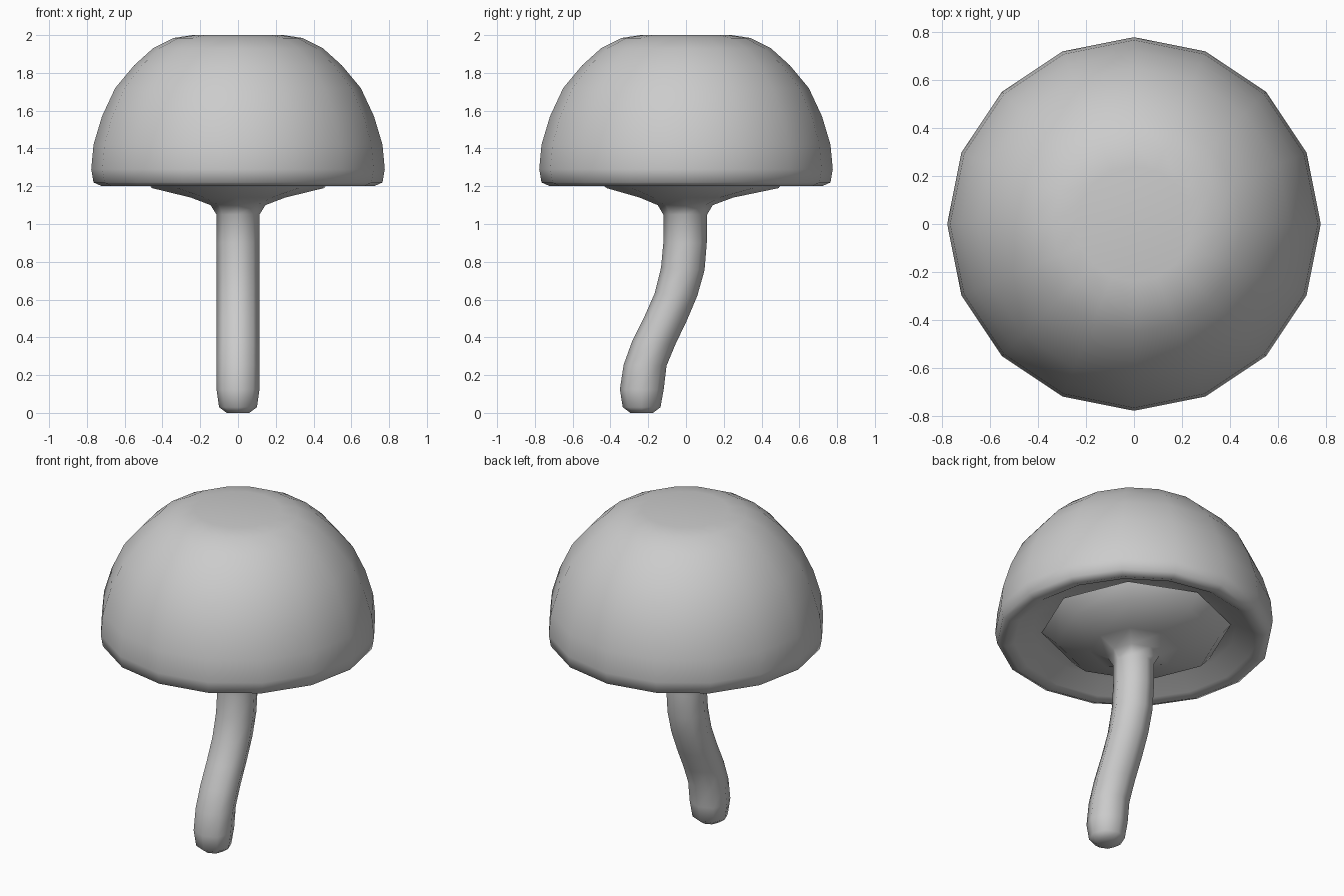
import bpy, bmesh
from math import cos, sin, pi
from mathutils import Vector

if "Cube" in bpy.data.objects:
    bpy.data.objects.remove(bpy.data.objects["Cube"])


def loft(name, rings, sides, cap_start=True, cap_end=True):
    """Skin a list of (centre, x half-axis, y half-axis) rings."""
    bm = bmesh.new()
    loops = []
    for c, u, v in rings:
        loops.append([bm.verts.new(c + u * cos(2 * pi * i / sides) + v * sin(2 * pi * i / sides))
                      for i in range(sides)])
    for a, b in zip(loops, loops[1:]):
        for i in range(sides):
            j = (i + 1) % sides
            bm.faces.new((a[i], a[j], b[j], b[i]))
    if cap_start:
        bm.faces.new(loops[0][::-1])
    if cap_end:
        bm.faces.new(loops[-1])
    bmesh.ops.recalc_face_normals(bm, faces=bm.faces[:])
    for f in bm.faces:
        f.smooth = True
    me = bpy.data.meshes.new(name)
    bm.to_mesh(me)
    bm.free()
    ob = bpy.data.objects.new(name, me)
    bpy.context.collection.objects.link(ob)
    return ob


# Cap: dome, rounded rim and hollow underside (radius, height)
cap_profile = [(0.24, 2.0), (0.34, 1.985), (0.45, 1.93), (0.55, 1.84), (0.65, 1.72),
               (0.72, 1.57), (0.765, 1.42), (0.777, 1.29), (0.765, 1.22), (0.72, 1.20),
               (0.67, 1.215), (0.57, 1.28), (0.42, 1.30)]
loft("mushroom_cap",
     [(Vector((0, 0, z)), Vector((r, 0, 0)), Vector((0, r, 0))) for r, z in cap_profile], 16)

# Stem: bent tube flaring into the gills (x radius, back y/z, front y/z)
stem_rings = [
    (0.06, (-0.175, 0.00), (-0.295, 0.00)),
    (0.10, (-0.135, 0.03), (-0.335, 0.03)),
    (0.114, (-0.118, 0.125), (-0.35, 0.125)),
    (0.114, (-0.103, 0.25), (-0.33, 0.255)),
    (0.114, (-0.055, 0.365), (-0.285, 0.38)),
    (0.114, (0.005, 0.49), (-0.22, 0.51)),
    (0.114, (0.06, 0.62), (-0.165, 0.635)),
    (0.114, (0.098, 0.755), (-0.132, 0.77)),
    (0.114, (0.11, 0.90), (-0.12, 0.90)),
    (0.114, (0.112, 1.05), (-0.12, 1.05)),
    (0.145, (0.142, 1.10), (-0.15, 1.10)),
    (0.25, (0.25, 1.14), (-0.245, 1.14)),
    (0.455, (0.49, 1.19), (-0.42, 1.19)),
    (0.53, (0.55, 1.27), (-0.51, 1.27)),
]
rings = []
for rx, back, front in stem_rings:
    b, f = Vector((0, *back)), Vector((0, *front))
    rings.append(((b + f) / 2, Vector((rx, 0, 0)), (b - f) / 2))
loft("mushroom_stem", rings, 8, cap_end=False)
